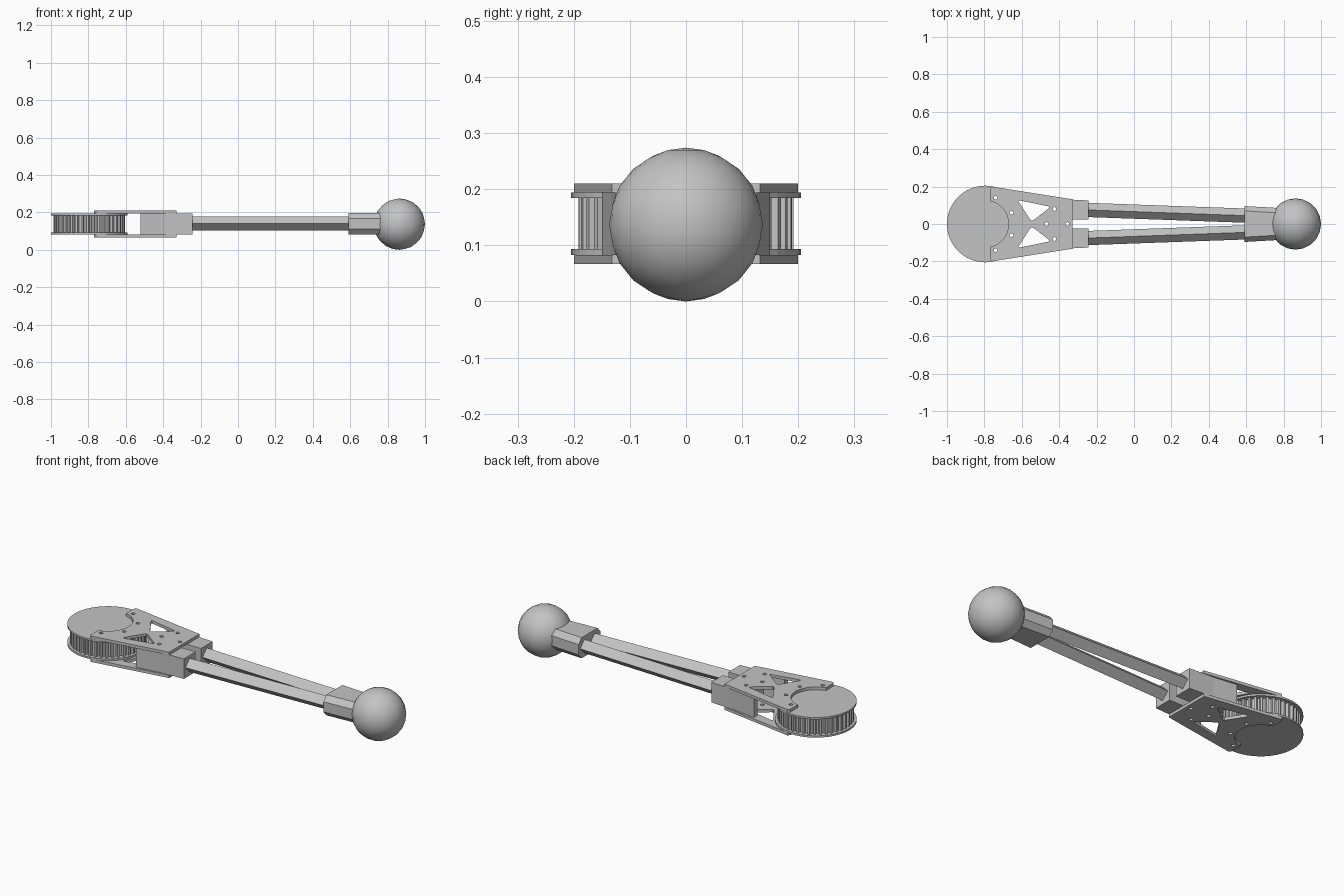
import bpy, bmesh
from math import sin, cos, pi, radians, atan2
from mathutils import Vector

cube = bpy.data.objects.get("Cube")
if cube:
    bpy.data.objects.remove(cube, do_unlink=True)

grey = bpy.data.materials.new("plain_grey")
grey.use_nodes = True
grey.diffuse_color = (0.55, 0.55, 0.55, 1)
bsdf = next(n for n in grey.node_tree.nodes if n.type == 'BSDF_PRINCIPLED')
bsdf.inputs["Base Color"].default_value = grey.diffuse_color

HUB_X, MID_Z = -0.795, 0.138


def add_object(name, bm):
    bmesh.ops.recalc_face_normals(bm, faces=bm.faces)
    mesh = bpy.data.meshes.new(name)
    bm.to_mesh(mesh)
    bm.free()
    mesh.materials.append(grey)
    ob = bpy.data.objects.new(name, mesh)
    bpy.context.collection.objects.link(ob)
    return ob


def loft(bm, rings):
    """Skin matching rings of points and cap both ends."""
    loops = [[bm.verts.new(p) for p in ring] for ring in rings]
    n = len(loops[0])
    for a, b in zip(loops, loops[1:]):
        for i in range(n):
            bm.faces.new((a[i], a[(i + 1) % n], b[(i + 1) % n], b[i]))
    bm.faces.new(loops[0])
    bm.faces.new(loops[-1])


def prisms(name, outlines, z0, z1):
    bm = bmesh.new()
    for pts in outlines:
        loft(bm, [[(x, y, z) for x, y in pts] for z in (z0, z1)])
    return add_object(name, bm)


def circle(x, y, r, n):
    return [(x + r * cos(2 * pi * i / n), y + r * sin(2 * pi * i / n)) for i in range(n)]


def rounded(pts, d):
    """Round every corner of an outline, starting d away from it."""
    out = []
    for i, p in enumerate(pts):
        p = Vector(p)
        a = p + (Vector(pts[i - 1]) - p).normalized() * d
        b = p + (Vector(pts[(i + 1) % len(pts)]) - p).normalized() * d
        for t in (0, 0.33, 0.67, 1):
            out.append(tuple(a * (1 - t) ** 2 + p * 2 * t * (1 - t) + b * t * t))
    return out


def cut(ob, cutters):
    """Subtract the cutters and keep the finished mesh."""
    for c in cutters:
        mod = ob.modifiers.new("cut", 'BOOLEAN')
        mod.object = c
        mod.operation = 'DIFFERENCE'
        mod.solver = 'EXACT'
    deps = bpy.context.evaluated_depsgraph_get()
    mesh = bpy.data.meshes.new_from_object(ob.evaluated_get(deps))
    ob.modifiers.clear()
    ob.data = mesh


# Cutters: bolt holes and the two triangular windows
side_holes = [(-0.74, 0.14), (-0.655, 0.06), (-0.425, 0.08)]
holes = [(x, s * y) for x, y in side_holes for s in (1, -1)] + [(-0.468, 0), (-0.356, 0)]
bolt_cutter = prisms("bolt_hole_cutter", [circle(x, y, 0.01, 12) for x, y in holes], -0.1, 0.4)
window = [(-0.622, 0.128), (-0.445, 0.092), (-0.548, 0.012)]
window_cutter = prisms("window_cutter",
                       [rounded([(x, s * y) for x, y in window], 0.016) for s in (1, -1)],
                       -0.1, 0.4)
for c in (bolt_cutter, window_cutter):
    c.hide_render = True

# Toothed pulley with two flanges
TEETH = 40
tooth_outline = []
for i in range(TEETH):
    for f, r in ((0, 0.176), (0.35, 0.176), (0.5, 0.192), (0.85, 0.192)):
        a = 2 * pi * (i + f) / TEETH
        tooth_outline.append((HUB_X + r * cos(a), r * sin(a)))
pulley = prisms("pulley_teeth", [tooth_outline], 0.093, 0.184)
cut(pulley, [bolt_cutter])
for name, z in (("lower_flange", 0.083), ("upper_flange", 0.184)):
    flange = prisms(name, [circle(HUB_X, 0, 0.205, 48)], z, z + 0.01)
    cut(flange, [bolt_cutter])

# Tapered side plates, notched around the pulley centre
arc_end = atan2(0.122, 0.025)
notch = [(HUB_X + 0.125 * cos(a), 0.125 * sin(a))
         for a in (arc_end * (1 - i / 8) for i in range(17))]
plate_outline = notch + [(-0.77, -0.19), (-0.76, -0.2), (-0.329, -0.132),
                         (-0.329, 0.132), (-0.76, 0.2), (-0.77, 0.19)]
for name, z in (("lower_plate", 0.067), ("upper_plate", 0.194)):
    plate = prisms(name, [plate_outline], z, z + 0.016)
    cut(plate, [bolt_cutter, window_cutter])

# Clamp blocks with tapering ribs, and the diamond-section tubes
block_outline = [(-0.243, 0.126), (-0.39, 0.133), (-0.52, 0.15), (-0.52, 0.118),
                 (-0.41, 0.09), (-0.39, 0.023), (-0.243, 0.024)]
for side, s in (("left", 1), ("right", -1)):
    block = prisms(side + "_clamp_block", [[(x, s * y) for x, y in block_outline]],
                   0.083, 0.194)
    cut(block, [bolt_cutter])
    bm = bmesh.new()
    loft(bm, [[(x, s * y + 0.038 * cos(k * pi / 2), 0.14 + 0.038 * sin(k * pi / 2))
               for k in range(4)] for x, y in ((-0.3, 0.077), (0.7, 0.041))])
    add_object(side + "_tube", bm)

# Chamfered socket joining the tubes to the ball
bm = bmesh.new()
rings = []
for x, w in ((0.59, 0.096), (0.8, 0.084)):
    half = [(w, 0.028), (w - 0.026, 0.057)]
    section = half + [(-y, z) for y, z in reversed(half)]
    section += [(-y, -z) for y, z in section]
    rings.append([(x, y, 0.14 + z) for y, z in section])
loft(bm, rings)
add_object("end_socket", bm)

# Ball
bm = bmesh.new()
bmesh.ops.create_icosphere(bm, subdivisions=3, radius=0.137)
for v in bm.verts:
    v.co += Vector((0.863, 0, 0.137))
ball = add_object("ball", bm)
for p in ball.data.polygons:
    p.use_smooth = True

for c in (bolt_cutter, window_cutter):
    bpy.data.objects.remove(c, do_unlink=True)
